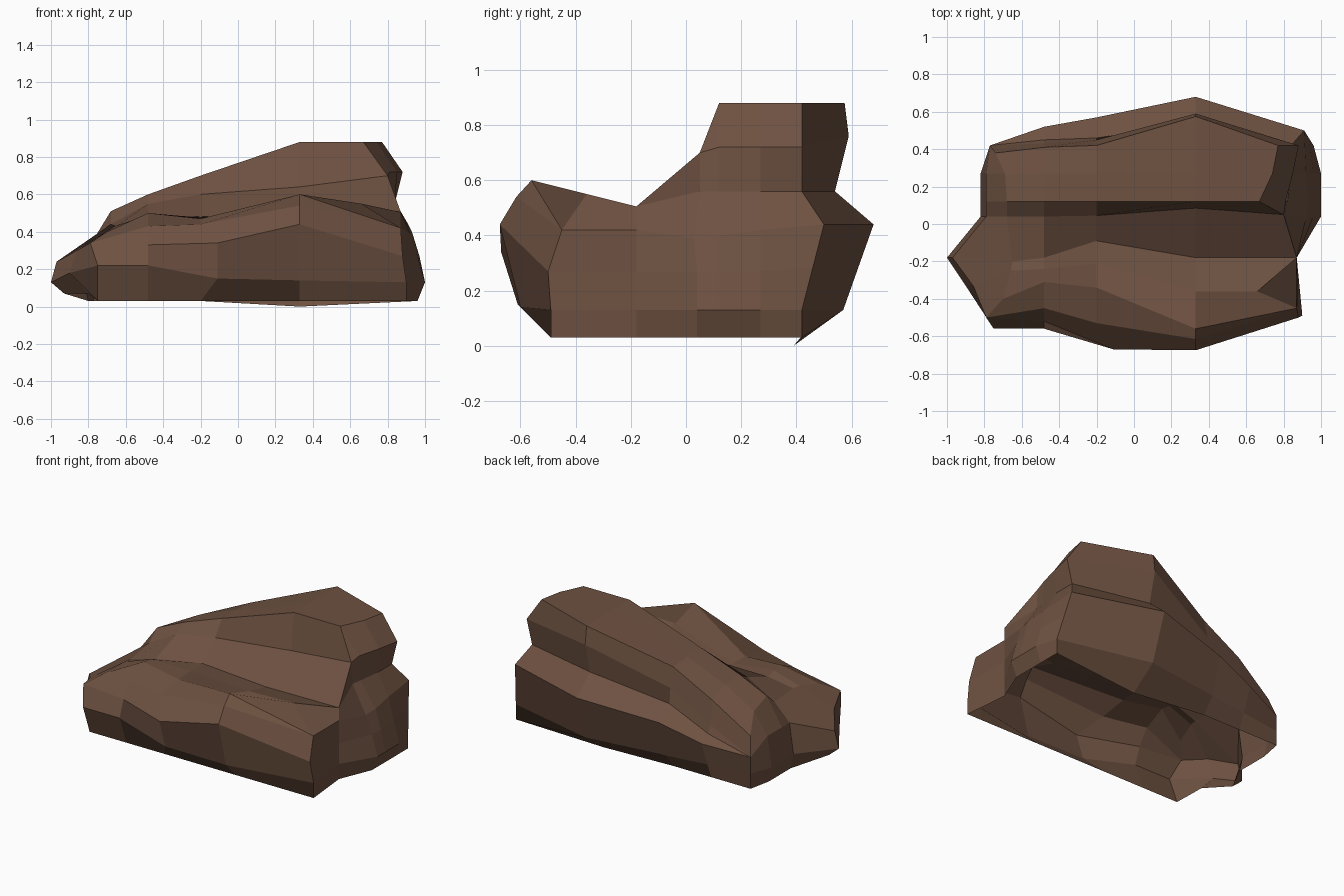
import bpy, bmesh

stone = bpy.data.materials.new("brown_stone")
stone.diffuse_color = (0.155, 0.083, 0.053, 1)

XS = (-0.48, -0.2, 0.33)        # shared stations along the rock
FRONT_XS = (-0.48, -0.11, 0.33)  # stations for the front face


def loft(name, rails):
    """Skin neighbouring rails with flat quads, welding coincident points."""
    bm = bmesh.new()
    grid = [[bm.verts.new(p) for p in rail] for rail in rails]
    for a, b in zip(grid, grid[1:]):
        for j in range(len(a) - 1):
            bm.faces.new((a[j], a[j + 1], b[j + 1], b[j]))
    bmesh.ops.remove_doubles(bm, verts=bm.verts, dist=0.0005)
    bmesh.ops.dissolve_degenerate(bm, edges=bm.edges, dist=0.0005)
    mesh = bpy.data.meshes.new(name)
    bm.to_mesh(mesh)
    bm.free()
    mesh.materials.append(stone)
    obj = bpy.data.objects.new(name, mesh)
    bpy.context.collection.objects.link(obj)


def rail(left, mids, right, xs=XS):
    """Long edge of the rock: left end, (y, z) at each station, right end."""
    return [left] + [(x, y, z) for x, (y, z) in zip(xs, mids)] + [right]


# Corners and edges shared by neighbouring parts
chip, dip, foot = (.66, -.36, .55), (.87, -.18, .505), (.80, .05, .70)
crest_end, brow_left = (.87, -.45, .42), (-.79, -.50, .34)
low_left = (-.77, .42, .24)
valley = rail((-.65, -.2, .43), [(-.18, .47), (-.09, .48), (-.18, .50)], dip)
notch = rail(low_left, [(.45, .33), (.46, .46), (.54, .56)], (.84, .42, .56))

# Low boulder along the front
loft("front_boulder", [
    rail((-.75, -.49, .03), [(-.49, .03), (-.49, .03), (-.49, .03)], (.90, -.49, .03)),
    rail((-.75, -.56, .22), [(-.56, .22), (-.61, .15), (-.60, .14)], (.90, -.49, .13), FRONT_XS),
    rail(brow_left, [(-.52, .33), (-.67, .34), (-.675, .44)], (.88, -.50, .27), FRONT_XS),
    rail(brow_left, [(-.45, .43), (-.53, .44), (-.615, .54)], crest_end),
    rail((-.70, -.40, .40), [(-.31, .50), (-.34, .47), (-.56, .60)], crest_end),
    rail((-.66, -.25, .43), [(-.24, .49), (-.21, .475), (-.36, .54)], chip),
    valley,
])

# Tall ridge behind it, slumping onto the ledge at its left end
loft("tall_ridge", [
    valley,
    rail((-.68, .04, .44), [(.04, .55), (.045, .60), (.085, .64)], foot),
    rail((-.68, .12, .51), [(.12, .60), (.12, .70), (.12, .88)], (.67, .12, .88)),
    rail((-.69, .27, .47), [(.27, .59), (.27, .70), (.27, .88)], (.74, .27, .88)),
    rail((-.74, .38, .36), [(.41, .54), (.42, .69), (.575, .88)], (.77, .42, .88)),
    rail(low_left, [(.43, .38), (.45, .56), (.59, .76)], (.88, .42, .72)),
    notch,
])

# Projecting ledge under the ridge at the back
loft("back_ledge", [
    notch,
    rail(low_left, [(.52, .29), (.57, .375), (.68, .44)], (.91, .50, .44)),
    rail((-.77, .42, .13), [(.46, .13), (.50, .13), (.57, .13)], (.96, .42, .13)),
    rail((-.77, .42, .03), [(.42, .03), (.42, .03), (.39, .00)], (.96, .42, .03)),
])

# Right cliff: columns from front to back, each running top to bottom
loft("right_cliff", [
    [chip, chip, chip, crest_end, (.88, -.50, .27), (.90, -.49, .13), (.90, -.49, .03)],
    [dip, dip, dip] + [(.87, -.18, z) for z in (.42, .27, .13, .03)],
    [foot, foot, (.81, .05, .56), (.92, .03, .39), (.96, .04, .27), (1, .04, .13), (.96, .04, .03)],
    [(.67, .12, .88), (.81, .12, .72), (.82, .12, .56), (.93, .12, .40), (.97, .12, .27), (1, .12, .13), (.96, .12, .03)],
    [(.74, .27, .88), (.85, .27, .72), (.84, .27, .56), (.92, .27, .42), (.96, .27, .27), (1, .27, .13), (.96, .27, .03)],
    [(.77, .42, .88), (.88, .42, .72), (.84, .42, .56), (.91, .50, .44), (.935, .46, .285), (.96, .42, .13), (.96, .42, .03)],
])

# Left nose: columns from back to front, each running top to bottom
loft("left_nose", [
    [(-.74, .38, .36), low_left, (-.77, .42, .13), (-.77, .42, .03)],
    [(-.69, .27, .47), (-.79, .27, .33), (-.82, .27, .13), (-.80, .27, .03)],
    [(-.68, .12, .51), (-.79, .12, .33), (-.82, .12, .13), (-.80, .12, .03)],
    [(-.68, .04, .44), (-.79, .04, .33), (-.82, .04, .13), (-.80, .04, .03)],
    [(-.65, -.20, .43), (-.97, -.18, .24), (-1, -.18, .13), (-.93, -.18, .07)],
    [(-.66, -.25, .43), (-.86, -.33, .30), (-.90, -.33, .18), (-.80, -.32, .07)],
    [(-.70, -.40, .40), brow_left, (-.75, -.56, .22), (-.75, -.49, .03)],
])
